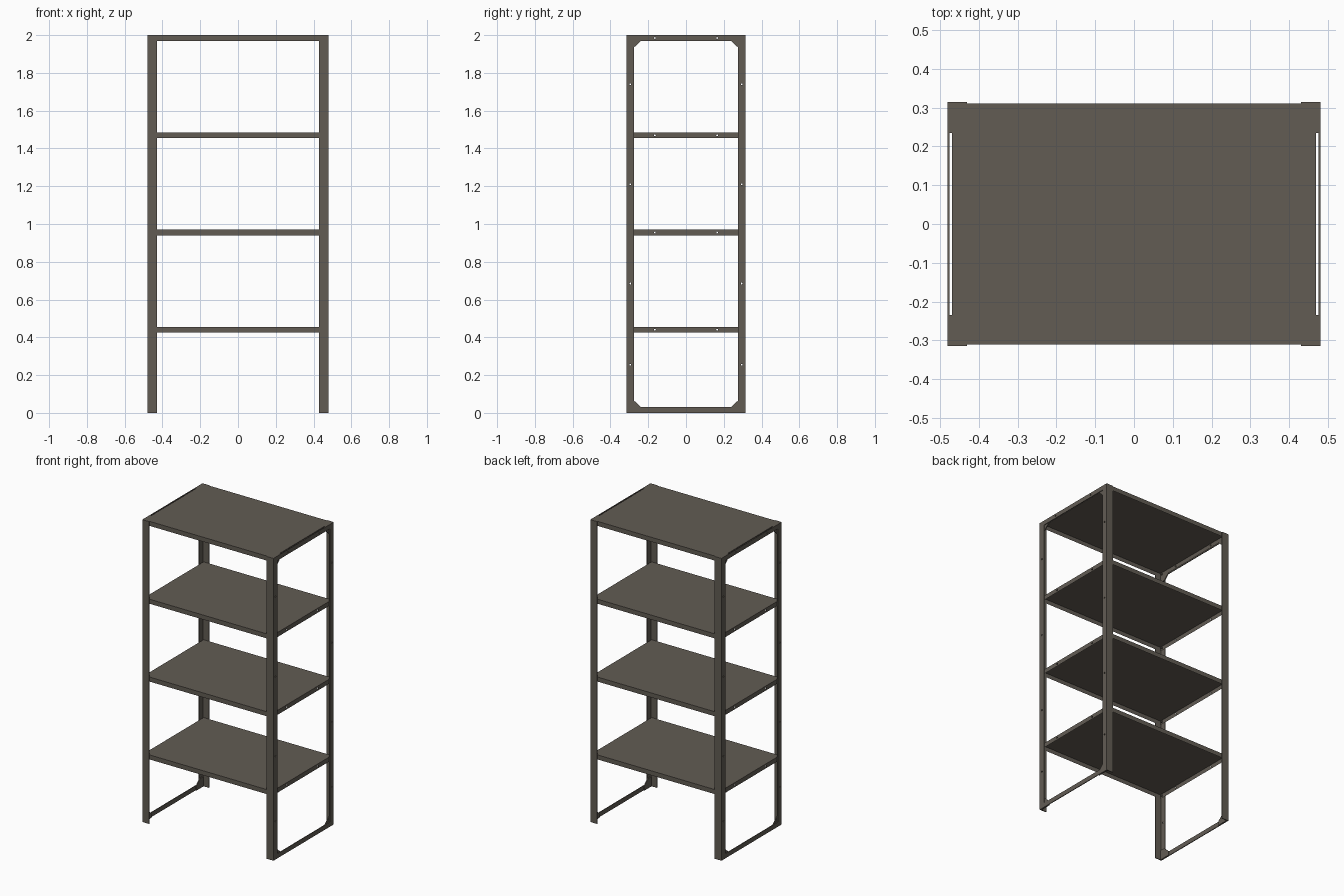
import bpy, bmesh
from mathutils import Matrix, Vector

cube = bpy.data.objects.get("Cube")
if cube:
    bpy.data.objects.remove(cube, do_unlink=True)

X, Y, H = 0.48, 0.315, 2.0        # outer half width, half depth, height
T = 0.005                         # sheet thickness
FRONT, SIDE = 0.05, 0.04          # post flange widths
LIP = 0.03                        # shelf lip height
SX, SY = 0.469, Y - T             # shelf half sizes
LEVELS = [0.455, 0.97, 1.485, H]  # shelf top heights

steel = bpy.data.materials.new("warm grey steel")
steel.use_nodes = True
color = (0.122, 0.107, 0.088, 1)
steel.diffuse_color = color
steel.node_tree.nodes["Principled BSDF"].inputs["Base Color"].default_value = color


def finish(name, bm):
    bmesh.ops.recalc_face_normals(bm, faces=bm.faces)
    mesh = bpy.data.meshes.new(name)
    bm.to_mesh(mesh)
    bm.free()
    mesh.materials.append(steel)
    obj = bpy.data.objects.new(name, mesh)
    bpy.context.collection.objects.link(obj)
    return obj


def extrude(name, points, offset):
    """Extrude a closed outline along an offset vector."""
    bm = bmesh.new()
    face = bm.faces.new([bm.verts.new(p) for p in points])
    new = bmesh.ops.extrude_face_region(bm, geom=[face])
    moved = [g for g in new["geom"] if isinstance(g, bmesh.types.BMVert)]
    bmesh.ops.translate(bm, verts=moved, vec=Vector(offset))
    return finish(name, bm)


def add_rods(bm, spots, radius, depth, x, sides):
    """Add short rods along x at the given (y, z) spots."""
    turn = Matrix.Rotation(1.5708, 4, "Y")
    for y, z in spots:
        bmesh.ops.create_cone(bm, cap_ends=True, segments=sides, radius1=radius,
                              radius2=radius, depth=depth,
                              matrix=Matrix.Translation((x, y, z)) @ turn)


def drill(obj, spots):
    """Cut holes running along x."""
    bm = bmesh.new()
    add_rods(bm, spots, 0.005, 3, 0, 10)
    cutter = finish("hole_cutter", bm)
    cutter.hide_render = True
    mod = obj.modifiers.new("holes", "BOOLEAN")
    mod.object = cutter
    mod.solver = "EXACT"
    bpy.context.view_layer.objects.active = obj
    bpy.ops.object.modifier_apply(modifier=mod.name)
    bpy.data.objects.remove(cutter, do_unlink=True)


# Shelves: open trays with folded-down lips
for i, top in enumerate(LEVELS):
    bm = bmesh.new()
    size = Matrix.Diagonal((2 * SX, 2 * SY, LIP, 1))
    bmesh.ops.create_cube(bm, size=1, matrix=Matrix.Translation((0, 0, top - LIP / 2)) @ size)
    bottom = min(bm.faces, key=lambda f: f.calc_center_median().z)
    bmesh.ops.inset_region(bm, faces=[bottom], thickness=T)
    bmesh.ops.translate(bm, verts=bottom.verts[:], vec=(0, 0, LIP - T))
    shelf = finish(f"shelf_{i + 1}", bm)
    drill(shelf, [(s * 0.165, top - LIP / 2) for s in (-1, 1)])

for sx, side in ((1, "left"), (-1, "right")):
    # Angle posts and corner gussets
    for sy, end in ((-1, "front"), (1, "back")):
        outline = [(X, Y), (X - FRONT, Y), (X - FRONT, Y - T),
                   (X - T, Y - T), (X - T, Y - SIDE), (X, Y - SIDE)]
        post = extrude(f"{end}_{side}_post", [(sx * x, sy * y, 0) for x, y in outline], (0, 0, H))
        drill(post, [(sy * 0.295, z) for z in (0.255, 0.685, 1.21, 1.74)])
        for base, up, place in ((0, 1, "bottom"), (H, -1, "top")):
            shape = [(SY, 0), (0.235, 0), (0.235, 0.028), (0.275, 0.065), (SY, 0.065)]
            extrude(f"{end}_{side}_{place}_gusset",
                    [(sx * SX, sy * y, base + up * z) for y, z in shape], (sx * (X - T - SX), 0, 0))
    # End rails between the posts
    inner = Y - SIDE
    for z, place in ((0, "bottom"), (H - LIP, "top")):
        rail = extrude(f"{side}_{place}_rail",
                       [(sx * X, -inner, z), (sx * X, inner, z),
                        (sx * X, inner, z + LIP), (sx * X, -inner, z + LIP)], (-sx * T, 0, 0))
        if place == "top":
            drill(rail, [(s * 0.165, H - LIP / 2) for s in (-1, 1)])
    # Bolts joining shelves to posts
    bm = bmesh.new()
    add_rods(bm, [(s * 0.293, z - LIP / 2) for s in (-1, 1) for z in LEVELS],
             0.007, 0.018, sx * 0.468, 6)
    finish(f"{side}_shelf_bolts", bm)
